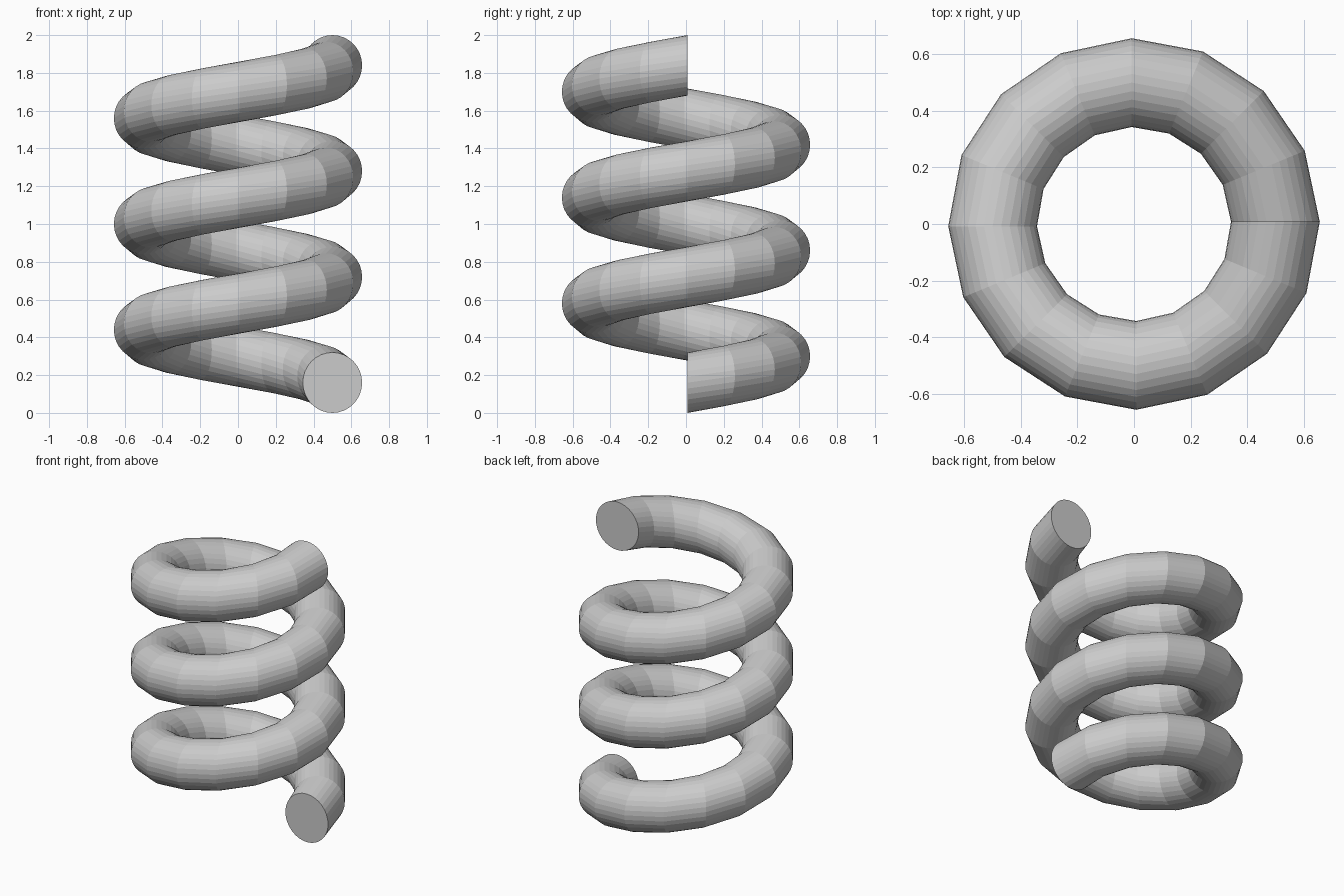
import bpy
import bmesh
from math import sin, cos, tau

cube = bpy.data.objects.get("Cube")
if cube:
    bpy.data.objects.remove(cube, do_unlink=True)

TURNS, STEPS, SIDES = 3, 16, 32       # coils, segments per coil, sides of the wire
COIL_R, WIRE_W, WIRE_H = 0.5, 0.157, 0.16
PITCH = (2 - 2 * WIRE_H) / TURNS
LEAD = 0.008                          # small slide of each section along the coil

# Plain grey material
grey = bpy.data.materials.new("plain grey")
grey.use_nodes = True
colour = (0.6, 0.6, 0.6, 1)
grey.diffuse_color = colour
grey.node_tree.nodes["Principled BSDF"].inputs["Base Color"].default_value = colour


def wire_section(bm, step):
    """Upright ring of the wire at one step along the helix."""
    a = tau * step / STEPS
    ring = []
    for i in range(SIDES):
        t = tau * i / SIDES
        r = COIL_R + WIRE_W * cos(t)
        z = WIRE_H + PITCH * step / STEPS + WIRE_H * sin(t)
        ring.append(bm.verts.new((r * cos(a) - LEAD * sin(a),
                                  r * sin(a) + LEAD * cos(a), z)))
    return ring


# Coil spring: sweep the section along the helix and close both ends
bm = bmesh.new()
rings = [wire_section(bm, s) for s in range(TURNS * STEPS + 1)]
for low, high in zip(rings, rings[1:]):
    for i in range(SIDES):
        j = (i + 1) % SIDES
        bm.faces.new((low[i], low[j], high[j], high[i]))
bm.faces.new(rings[0])
bm.faces.new(rings[-1])
bmesh.ops.recalc_face_normals(bm, faces=bm.faces[:])

mesh = bpy.data.meshes.new("coil_spring")
bm.to_mesh(mesh)
bm.free()
mesh.materials.append(grey)
spring = bpy.data.objects.new("coil_spring", mesh)
bpy.context.collection.objects.link(spring)
